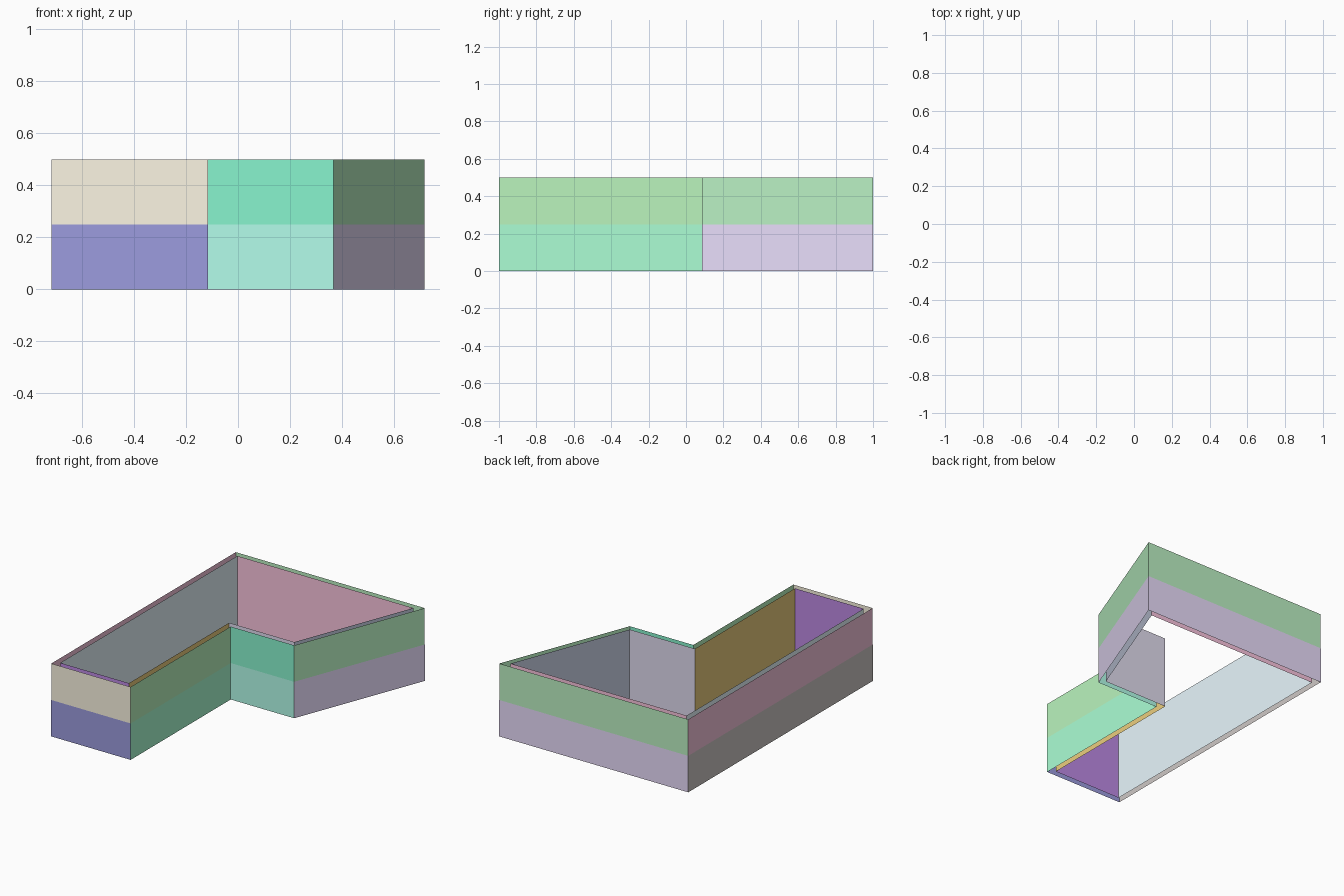
import bpy
import bmesh
from mathutils import Vector

if "Cube" in bpy.data.objects:
    bpy.data.objects.remove(bpy.data.objects["Cube"])

HEIGHT, BASE_HEIGHT, THICKNESS, SKIN = 0.5, 0.25, 0.04, 0.0004

# Footprint of the building, counter-clockwise
FOOTPRINT = [Vector(p) for p in (
    (-0.717, -1), (-0.115, -1), (-0.115, 0.085),
    (0.367, 0.085), (0.717, 1), (-0.717, 1))]

# One colour per wall side, in footprint order
OUTER = ((0.98, 0.927, 0.773), (0.493, 0.908, 0.515), (0.249, 0.908, 0.619),
         (0.497, 0.886, 0.551), (0.505, 0.88, 0.545), (0.917, 0.56, 0.715))
BASE = ((0.334, 0.334, 0.737), (0.411, 0.999, 0.66), (0.456, 0.99, 0.827),
        (0.818, 0.728, 0.972), (0.82, 0.725, 0.97), (0.62, 0.58, 0.56))
INNER = ((0.517, 0.257, 0.785), (0.84, 0.621, 0.21), (0.75, 0.715, 0.863),
         (0.529, 0.579, 0.714), (0.967, 0.558, 0.737), (0.809, 0.927, 0.985))


def inset(points, dist):
    """Mitred offset of a closed outline; positive goes inward."""
    result = []
    for i, p in enumerate(points):
        a = (p - points[i - 1]).normalized()
        b = (points[(i + 1) % len(points)] - p).normalized()
        na, nb = Vector((-a.y, a.x)), Vector((-b.y, b.x))
        result.append(p + (na + nb) * dist / (1 + na.dot(nb)))
    return result


def wall_shell(name, points, height, colors, inward=False):
    """Open ring of upright faces, with no caps and one colour per side."""
    bm = bmesh.new()
    low = [bm.verts.new((p.x, p.y, 0)) for p in points]
    high = [bm.verts.new((p.x, p.y, height)) for p in points]
    for i in range(len(points)):
        j = (i + 1) % len(points)
        face = bm.faces.new((low[i], low[j], high[j], high[i]))
        face.material_index = i
    if inward:
        bmesh.ops.reverse_faces(bm, faces=bm.faces[:])
    mesh = bpy.data.meshes.new(name)
    for i, color in enumerate(colors):
        mat = bpy.data.materials.new(f"{name}_side_{i + 1}")
        mat.diffuse_color = (*color, 1)
        mat.use_nodes = True
        mat.node_tree.nodes["Principled BSDF"].inputs["Base Color"].default_value = mat.diffuse_color
        mesh.materials.append(mat)
    bm.to_mesh(mesh)
    bm.free()
    obj = bpy.data.objects.new(name, mesh)
    bpy.context.collection.objects.link(obj)
    return obj


# Full-height outer and inner wall skins, open above and below
wall_shell("outer_wall", FOOTPRINT, HEIGHT, OUTER)
wall_shell("inner_wall", inset(FOOTPRINT, THICKNESS), HEIGHT, INNER, inward=True)

# Lower cladding on both faces of the outer wall
wall_shell("base_cladding", inset(FOOTPRINT, -SKIN), BASE_HEIGHT, BASE)
wall_shell("base_lining", inset(FOOTPRINT, SKIN), BASE_HEIGHT, BASE, inward=True)
